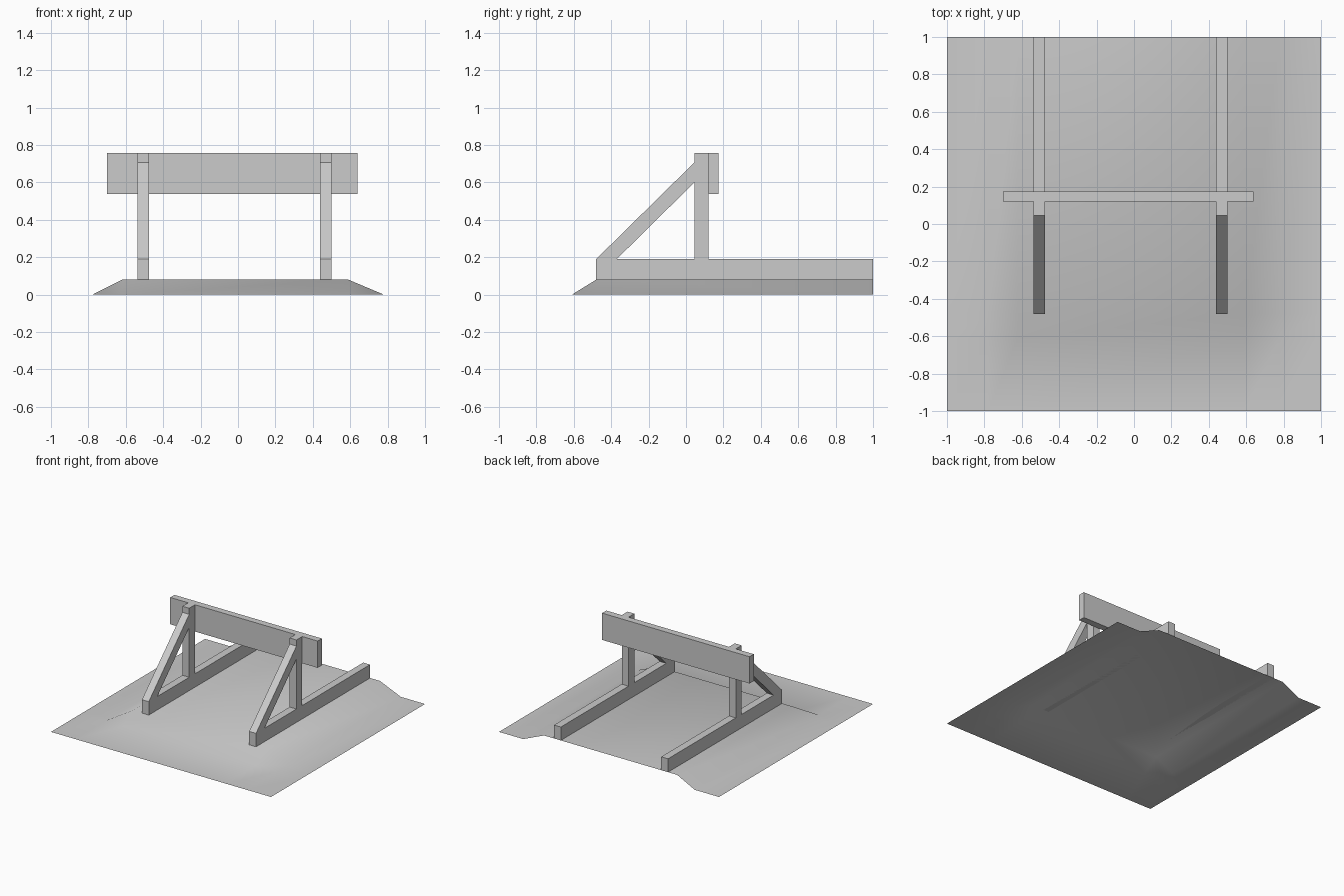
import bpy

if "Cube" in bpy.data.objects:
    bpy.data.objects.remove(bpy.data.objects["Cube"])


def make(name, verts, faces, smooth=False):
    mesh = bpy.data.meshes.new(name)
    mesh.from_pydata(verts, [], faces)
    mesh.update()
    for p in mesh.polygons:
        p.use_smooth = smooth
    ob = bpy.data.objects.new(name, mesh)
    bpy.context.collection.objects.link(ob)
    return ob


def prism(name, profile, x0, x1):
    """Extrude a counter-clockwise (y, z) profile along x."""
    n = len(profile)
    verts = [(x, y, z) for x in (x0, x1) for y, z in profile]
    faces = [tuple(reversed(range(n))), tuple(range(n, 2 * n))]
    faces += [(i, (i + 1) % n, n + (i + 1) % n, n + i) for i in range(n)]
    return make(name, verts, faces)


def rect(y0, y1, z0, z1):
    return [(y0, z0), (y1, z0), (y1, z1), (y0, z1)]


# Ground sheet with a raised, smooth-shaded track bed running off the back
xs = [-1, -0.78, -0.62, 0.59, 0.78, 1]
ys = [-1, -0.61, -0.48, 1]
bed = 0.08
verts = [(x, y, bed if i in (2, 3) and j >= 2 else 0)
         for j, y in enumerate(ys) for i, x in enumerate(xs)]
w = len(xs)
faces = [(j * w + i, j * w + i + 1, (j + 1) * w + i + 1, (j + 1) * w + i)
         for j in range(len(ys) - 1) for i in range(w - 1)]
make("ground", verts, faces, smooth=True)

# Two side frames: rail, upright post and diagonal brace
for side, x0, x1 in (("left", -0.537, -0.475), ("right", 0.438, 0.5)):
    prism(side + "_rail", rect(-0.48, 1, bed, 0.19), x0, x1)
    prism(side + "_post", rect(0.045, 0.12, 0.19, 0.757), x0, x1)
    prism(side + "_brace",
          [(-0.48, 0.19), (-0.37, 0.19), (0.045, 0.6), (0.045, 0.707)], x0, x1)

# Cross beam on the rear of the posts
prism("cross_beam", rect(0.12, 0.175, 0.537, 0.757), -0.7, 0.64)
